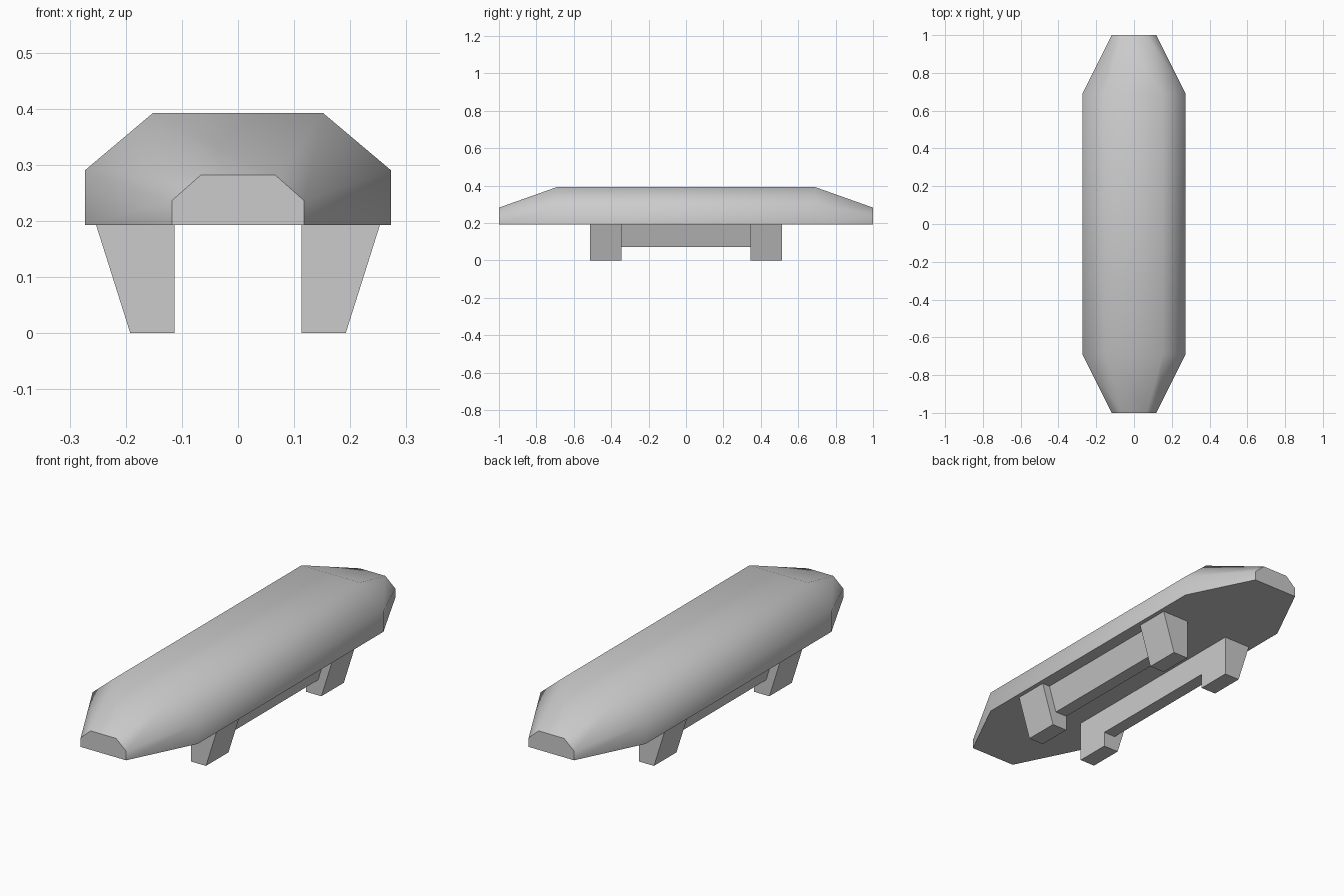
import bpy
import bmesh
import math

default_cube = bpy.data.objects.get("Cube")
if default_cube:
    bpy.data.objects.remove(default_cube, do_unlink=True)

grey = bpy.data.materials.new("light_grey")
grey.use_nodes = True
grey.diffuse_color = (0.6, 0.6, 0.6, 1)
grey.node_tree.nodes["Principled BSDF"].inputs["Base Color"].default_value = (0.6, 0.6, 0.6, 1)

BASE = 0.193  # height of the flat underside


def loft(name, sections):
    """Skin matching (x, z) outlines placed along y and cap both ends."""
    bm = bmesh.new()
    rings = [[bm.verts.new((x, y, z)) for x, z in outline] for y, outline in sections]
    for a, b in zip(rings, rings[1:]):
        for i in range(len(a)):
            j = (i + 1) % len(a)
            bm.faces.new((a[i], a[j], b[j], b[i]))
    bm.faces.new(rings[0])
    bm.faces.new(rings[-1])
    bmesh.ops.recalc_face_normals(bm, faces=bm.faces)
    mesh = bpy.data.meshes.new(name)
    bm.to_mesh(mesh)
    bm.free()
    mesh.materials.append(grey)
    obj = bpy.data.objects.new(name, mesh)
    bpy.context.collection.objects.link(obj)
    return obj


def hull_outline(half_width, shoulder, half_top, top):
    right = [(half_width, BASE), (half_width, shoulder), (half_top, top)]
    return right + [(-x, z) for x, z in reversed(right)]


# Long body with chamfered shoulders, tapering to both ends
tip = hull_outline(0.118, 0.236, 0.066, 0.282)
middle = hull_outline(0.273, 0.29, 0.152, 0.392)
body = loft("body", [(-1, tip), (-0.69, middle), (0.69, middle), (1, tip)])
bpy.context.view_layer.objects.active = body
body.select_set(True)
bpy.ops.object.shade_smooth_by_angle(angle=math.radians(57))
body.select_set(False)


def support(name, side, y0, y1, low, bottom_x, top_x):
    """Upright inner face, outer face leaning outwards."""
    outline = [(side * x, z) for x, z in
               ((0.113, low), (bottom_x, low), (top_x, BASE), (0.113, BASE))]
    loft(name, [(y0, outline), (y1, outline)])


# Feet and the slimmer rails joining them on each side
for label, side in (("left", 1), ("right", -1)):
    support(label + "_front_foot", side, -0.512, -0.345, 0, 0.192, 0.253)
    support(label + "_back_foot", side, 0.345, 0.512, 0, 0.192, 0.253)
    support(label + "_rail", side, -0.345, 0.345, 0.072, 0.175, 0.213)
